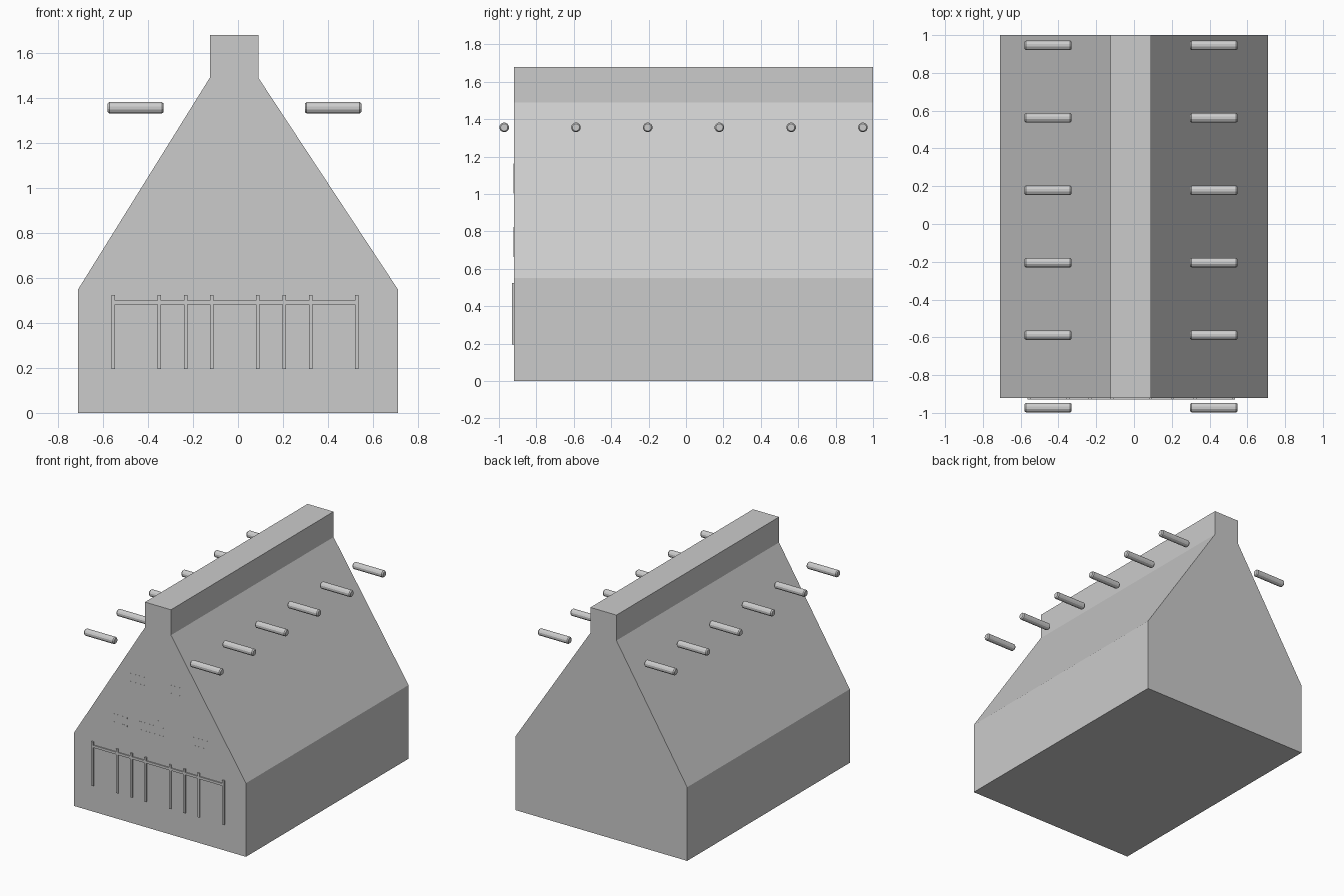
import bpy, bmesh, math

if "Cube" in bpy.data.objects:
    bpy.data.objects.remove(bpy.data.objects["Cube"])

FRONT = -0.92
BACK = 1.0


def finish(name, bm):
    bmesh.ops.recalc_face_normals(bm, faces=bm.faces[:])
    mesh = bpy.data.meshes.new(name)
    bm.to_mesh(mesh)
    bm.free()
    obj = bpy.data.objects.new(name, mesh)
    bpy.context.collection.objects.link(obj)
    return obj


def bar(name, x0, x1, z0, z1, proud):
    """Thin timber lying on the front gable, standing proud of the wall."""
    bm = bmesh.new()
    bmesh.ops.create_cube(bm, size=1)
    y0, y1 = FRONT - proud, FRONT + 0.01
    for v in bm.verts:
        v.co = ((x0 + x1) / 2 + v.co.x * (x1 - x0),
                (y0 + y1) / 2 + v.co.y * (y1 - y0),
                (z0 + z1) / 2 + v.co.z * (z1 - z0))
    return finish(name, bm)


def beam(name, x0, x1, y, z, r):
    """Round beam along x with chamfered ends."""
    bm = bmesh.new()
    rings = []
    for x, rad in ((x0, r * 0.75), (x0 + 0.008, r), (x1 - 0.008, r), (x1, r * 0.75)):
        rings.append([bm.verts.new((x, y + rad * math.cos(a), z + rad * math.sin(a)))
                      for a in [math.tau * (i + 0.5) / 12 for i in range(12)]])
    for a, b in zip(rings, rings[1:]):
        for i in range(12):
            j = (i + 1) % 12
            bm.faces.new((a[i], a[j], b[j], b[i]))
    bm.faces.new(rings[0])
    bm.faces.new(rings[-1])
    return finish(name, bm)


# House body: gable profile with ridge cap, extruded front to back
profile = [(-0.71, 0), (0.71, 0), (0.71, 0.55), (0.09, 1.49), (0.09, 1.68),
           (-0.125, 1.68), (-0.125, 1.49), (-0.71, 0.55)]
bm = bmesh.new()
face = bm.faces.new([bm.verts.new((x, FRONT, z)) for x, z in profile])
ext = bmesh.ops.extrude_face_region(bm, geom=[face], use_keep_orig=True)
for v in ext["geom"]:
    if isinstance(v, bmesh.types.BMVert):
        v.co.y = BACK
finish("house_body", bm)

# Roof beams in two rows
for i in range(6):
    y = -0.972 + i * 0.3835
    beam("roof_beam_left", -0.58, -0.33, y, 1.356, 0.026)
    beam("roof_beam_right", 0.297, 0.549, y, 1.356, 0.026)

# Front timber frame: posts and rail
for x in (-0.555, -0.35, -0.233, -0.117, 0.088, 0.205, 0.323, 0.528):
    bar("front_post", x - 0.008, x + 0.008, 0.195, 0.525, 0.01)
bar("front_rail", -0.555, 0.528, 0.482, 0.5, 0.008)

# Window lattices almost flush with the gable
for x, z in ((-0.187, 1.082), (0.137, 1.082), (-0.336, 0.743),
             (-0.104, 0.743), (-0.012, 0.743), (0.336, 0.743)):
    bar("window_mullion", x - 0.006, x + 0.006, z - 0.08, z + 0.08, 0.001)
    for dz in (-0.03, 0.03):
        bar("window_crossbar", x - 0.065, x + 0.065, z + dz - 0.005, z + dz + 0.005, 0.0008)
